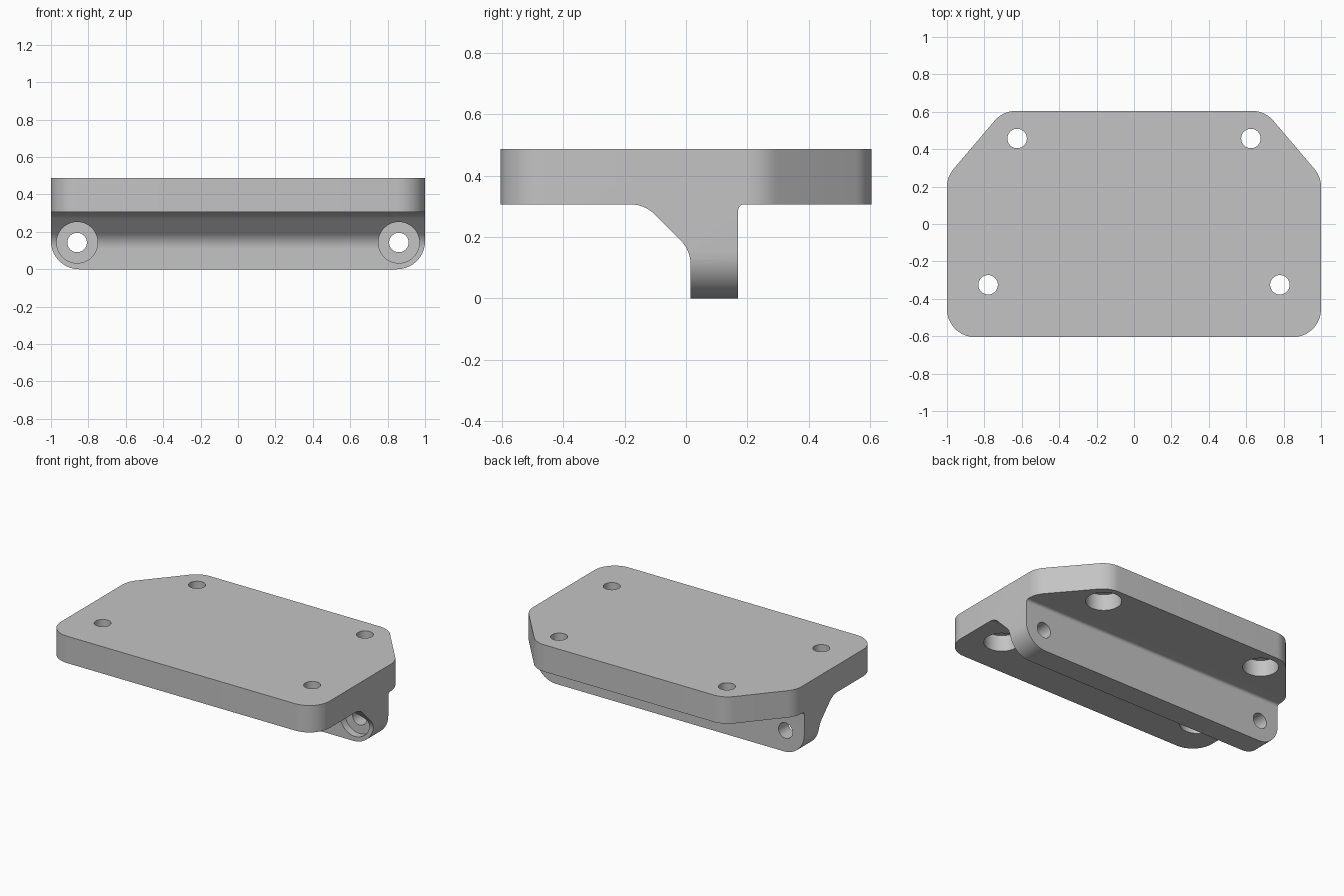
import bpy, math
from mathutils import Vector

cube = bpy.data.objects.get("Cube")
if cube:
    bpy.data.objects.remove(cube, do_unlink=True)

grey = bpy.data.materials.new("light grey")
grey.use_nodes = True
COLOUR = (0.55, 0.55, 0.55, 1)
grey.diffuse_color = COLOUR
grey.node_tree.nodes["Principled BSDF"].inputs["Base Color"].default_value = COLOUR


def rounded(corners, steps=10):
    """Outline through (u, v, radius) corners, each filleted by its radius."""
    out = []
    for i, (u, v, r) in enumerate(corners):
        p = Vector((u, v))
        if r == 0:
            out.append(p)
            continue
        a = (Vector(corners[i - 1][:2]) - p).normalized()
        b = (Vector(corners[(i + 1) % len(corners)][:2]) - p).normalized()
        half = a.angle(b) / 2
        centre = p + (a + b).normalized() * r / math.sin(half)
        start = p + a * r / math.tan(half) - centre
        end = p + b * r / math.tan(half) - centre
        for k in range(steps + 1):
            t = k / steps
            sweep = math.pi - 2 * half
            out.append(centre + (start * math.sin((1 - t) * sweep)
                                 + end * math.sin(t * sweep)) / math.sin(sweep))
    return out


def prism(name, outline, place, low, high):
    """Extrude an outline; place(u, v, w) maps it into space."""
    n = len(outline)
    verts = [place(p[0], p[1], w) for w in (low, high) for p in outline]
    faces = [list(range(n))[::-1], list(range(n, 2 * n))]
    faces += [[i, (i + 1) % n, (i + 1) % n + n, i + n] for i in range(n)]
    mesh = bpy.data.meshes.new(name)
    mesh.from_pydata(verts, [], faces)
    mesh.materials.append(grey)
    obj = bpy.data.objects.new(name, mesh)
    bpy.context.collection.objects.link(obj)
    bpy.context.view_layer.objects.active = obj
    bpy.ops.object.mode_set(mode='EDIT')
    bpy.ops.mesh.select_all(action='SELECT')
    bpy.ops.mesh.normals_make_consistent(inside=False)
    bpy.ops.object.mode_set(mode='OBJECT')
    return obj


def combine(target, tool, operation):
    mod = target.modifiers.new(operation, 'BOOLEAN')
    mod.operation, mod.object, mod.solver = operation, tool, 'EXACT'
    bpy.context.view_layer.objects.active = target
    bpy.ops.object.modifier_apply(modifier=mod.name)
    bpy.data.objects.remove(tool, do_unlink=True)


def along_x(u, v, w): return (w, u, v)
def along_y(u, v, w): return (u, w, v)
def along_z(u, v, w): return (u, v, w)


def circle(u, v, r, n=48):
    return [(u + r * math.cos(2 * math.pi * i / n),
             v + r * math.sin(2 * math.pi * i / n)) for i in range(n)]


W, D, TOP, UNDER = 1.0, 0.605, 0.487, 0.306

# plate and flange as one T-shaped side profile
section = rounded([(-0.8, TOP, 0), (-0.8, UNDER, 0), (-0.135, UNDER, 0.11),
                   (0.015, 0.156, 0.11), (0.015, 0, 0), (0.17, 0, 0),
                   (0.17, UNDER, 0.02), (0.8, UNDER, 0), (0.8, TOP, 0)])
bracket = prism("mounting_bracket", section, along_x, -1.2, 1.2)

# plan outline: rounded front corners, chamfered rear corners
plan = rounded([(-W, -D, 0.15), (W, -D, 0.15), (W, 0.253, 0.15),
                (0.70, D, 0.15), (-0.70, D, 0.15), (-W, 0.253, 0.15)])
combine(bracket, prism("plan_cutter", plan, along_z, -0.3, 0.8), 'INTERSECT')

# rounded lower flange corners
front = rounded([(-W, 0, 0.15), (W, 0, 0.15), (W, 0.7, 0), (-W, 0.7, 0)])
combine(bracket, prism("front_cutter", front, along_y, -1, 1), 'INTERSECT')

BOLT, BORE = 0.052, 0.11
for side in (-1, 1):
    # plate bolt holes, counterbored from below
    for x, y in ((0.78, -0.325), (0.625, 0.457)):
        combine(bracket, prism("bolt_hole", circle(side * x, y, BOLT), along_z, 0.2, 0.7), 'DIFFERENCE')
        combine(bracket, prism("counterbore", circle(side * x, y, BORE), along_z, 0.2, UNDER + 0.11), 'DIFFERENCE')
    # flange bolt holes, counterbored from the front
    combine(bracket, prism("flange_hole", circle(side * 0.86, 0.143, BOLT), along_y, -0.3, 0.4), 'DIFFERENCE')
    combine(bracket, prism("flange_counterbore", circle(side * 0.86, 0.143, BORE), along_y, -0.3, 0.065), 'DIFFERENCE')

bpy.ops.object.select_all(action='DESELECT')
bracket.select_set(True)
bpy.context.view_layer.objects.active = bracket
bpy.ops.object.shade_smooth_by_angle(angle=math.radians(25))
